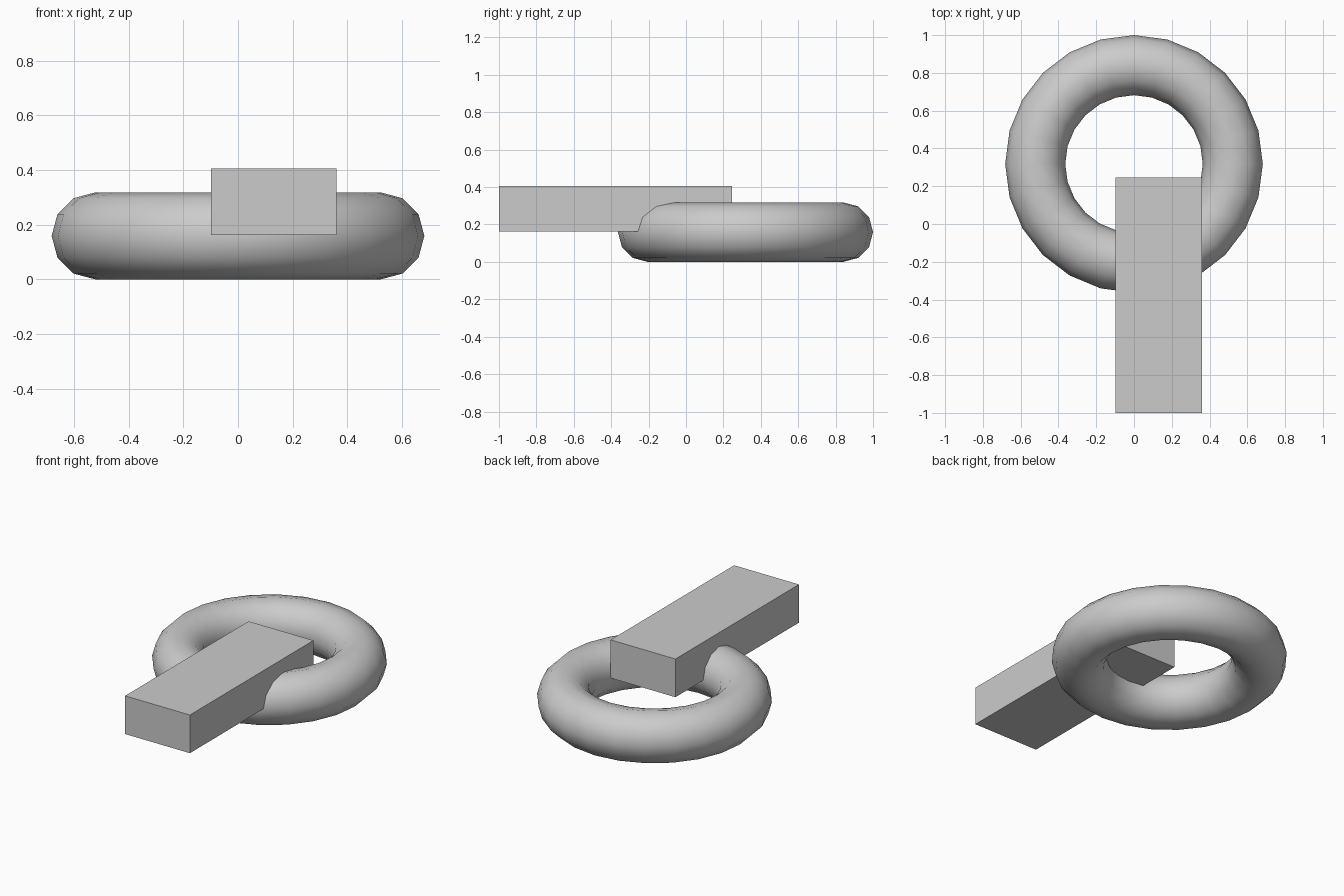
import bpy

if "Cube" in bpy.data.objects:
    bpy.data.objects.remove(bpy.data.objects["Cube"])

# Ring lying flat, smooth shaded
R, r = 0.523, 0.159
bpy.ops.mesh.primitive_torus_add(major_segments=24, minor_segments=12,
                                 major_radius=R, minor_radius=r,
                                 location=(0, 1 - R - r, r))
ring = bpy.context.object
ring.name = "ring"
bpy.ops.object.shade_smooth()

# Flat-faced bar resting through the front of the ring
lo, hi = (-0.098, -1.0, 0.162), (0.36, 0.247, 0.406)
bpy.ops.mesh.primitive_cube_add(size=1, location=[(a + b) / 2 for a, b in zip(lo, hi)])
bar = bpy.context.object
bar.name = "bar"
bar.scale = [b - a for a, b in zip(lo, hi)]
bpy.ops.object.transform_apply(location=False, rotation=False, scale=True)
